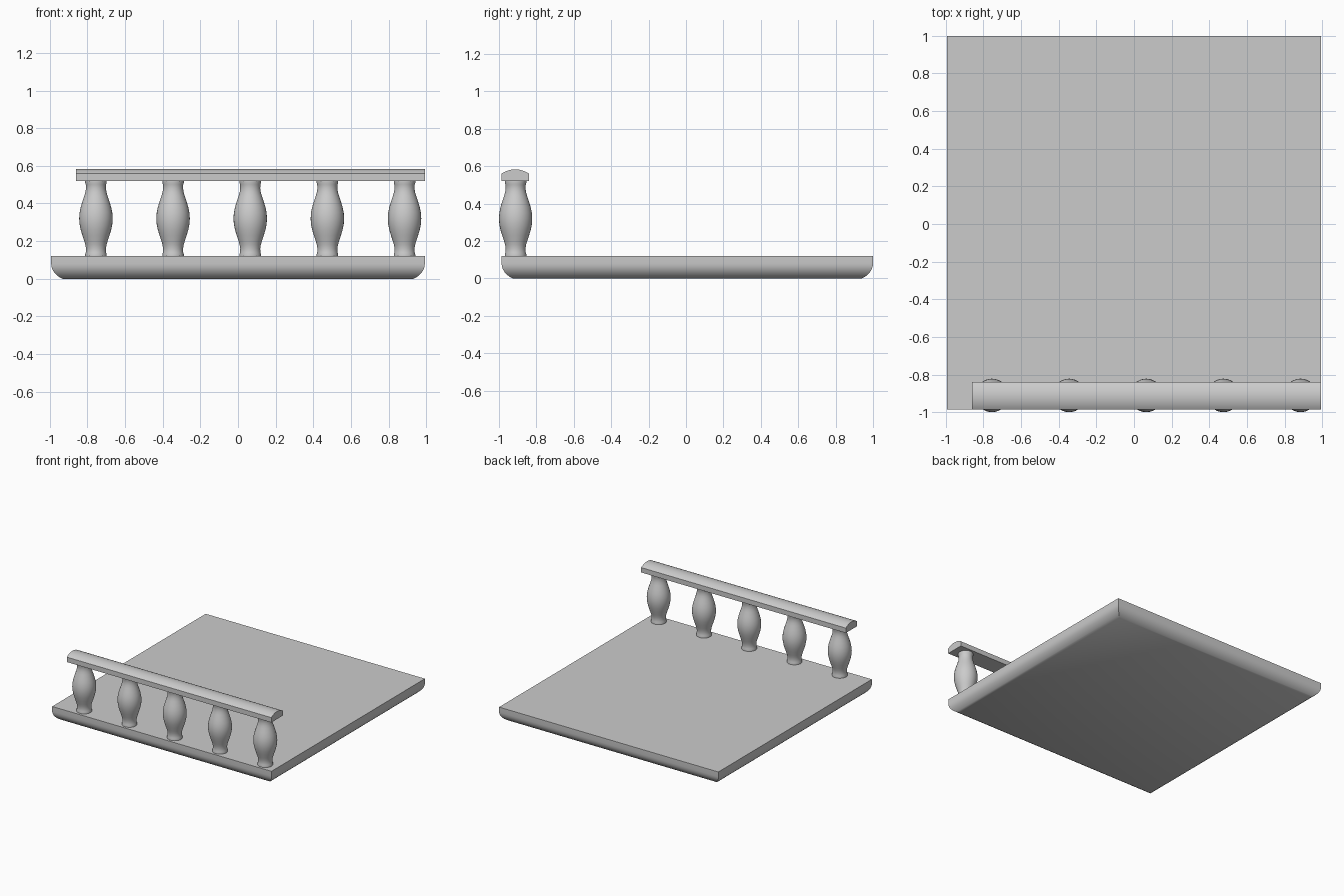
import bpy
import bmesh
from math import radians, sin, cos, asin

cube = bpy.data.objects.get("Cube")
if cube:
    bpy.data.objects.remove(cube, do_unlink=True)

stone = bpy.data.materials.new("grey_stone")
stone.use_nodes = True
stone.diffuse_color = (0.6, 0.6, 0.6, 1)
stone.node_tree.nodes["Principled BSDF"].inputs["Base Color"].default_value = stone.diffuse_color


def finish(name, bm, location, angle):
    bmesh.ops.recalc_face_normals(bm, faces=bm.faces)
    mesh = bpy.data.meshes.new(name)
    bm.to_mesh(mesh)
    bm.free()
    mesh.materials.append(stone)
    obj = bpy.data.objects.new(name, mesh)
    bpy.context.collection.objects.link(obj)
    obj.location = location
    bpy.ops.object.select_all(action="DESELECT")
    obj.select_set(True)
    bpy.context.view_layer.objects.active = obj
    bpy.ops.object.shade_smooth_by_angle(angle=radians(angle))
    return obj


def loft(bm, rings):
    """Skin a stack of equal-length rings and cap both ends."""
    loops = [[bm.verts.new(p) for p in ring] for ring in rings]
    for a, b in zip(loops, loops[1:]):
        for i in range(len(a)):
            j = (i + 1) % len(a)
            bm.faces.new((a[i], a[j], b[j], b[i]))
    bm.faces.new(loops[0])
    bm.faces.new(loops[-1])


# Balcony slab: square plate with a rounded underside edge
HALF, TOP, CURVE = 0.993, 0.12, 0.08
section = [(HALF - 0.06 * (1 - sin(radians(a))), CURVE * (1 - cos(radians(a))))
           for a in range(30, 91, 10)]
low = section[0][1]
section = [(0.993 - (HALF - r) * 2, (z - low) * CURVE / (CURVE - low)) for r, z in section]
section.append((HALF, TOP))
bm = bmesh.new()
loft(bm, [[(r * sx, r * sy, z) for sx, sy in ((-1, -1), (1, -1), (1, 1), (-1, 1))]
          for r, z in section])
finish("floor_slab", bm, (0, 0.007, 0), 30)

# Balusters: turned posts, symmetrical about their waist height
half_profile = [(0.089, 0), (0.087, 0.03), (0.081, 0.06), (0.072, 0.09),
                (0.062, 0.12), (0.056, 0.14), (0.053, 0.16), (0.054, 0.18),
                (0.057, 0.19), (0.057, 0.2)]
profile = [(r, -z) for r, z in reversed(half_profile)] + half_profile[1:]
SIDES = 32
ROW_Y = -0.911
for n in range(5):
    bm = bmesh.new()
    loft(bm, [[(r * cos(radians(360 * i / SIDES)), r * sin(radians(360 * i / SIDES)), z)
               for i in range(SIDES)] for r, z in profile])
    finish(f"baluster_{n + 1}", bm, (-0.755 + 0.41 * n, ROW_Y, 0.32), 40)

# Handrail: flat-bottomed bar with a shallow arched top
WIDTH, SIDE, RISE = 0.074, 0.04, 0.023
radius = (WIDTH ** 2 + RISE ** 2) / (2 * RISE)
sweep = asin(WIDTH / radius)
arch = [(radius * sin(sweep * t / 6), SIDE + RISE - radius * (1 - cos(sweep * t / 6)))
        for t in range(-6, 7)]
outline = [(WIDTH, 0), (-WIDTH, 0)] + arch
bm = bmesh.new()
loft(bm, [[(x, y, z) for y, z in outline] for x in (-0.86, HALF)])
finish("handrail", bm, (0, -0.913, 0.52), 25)
